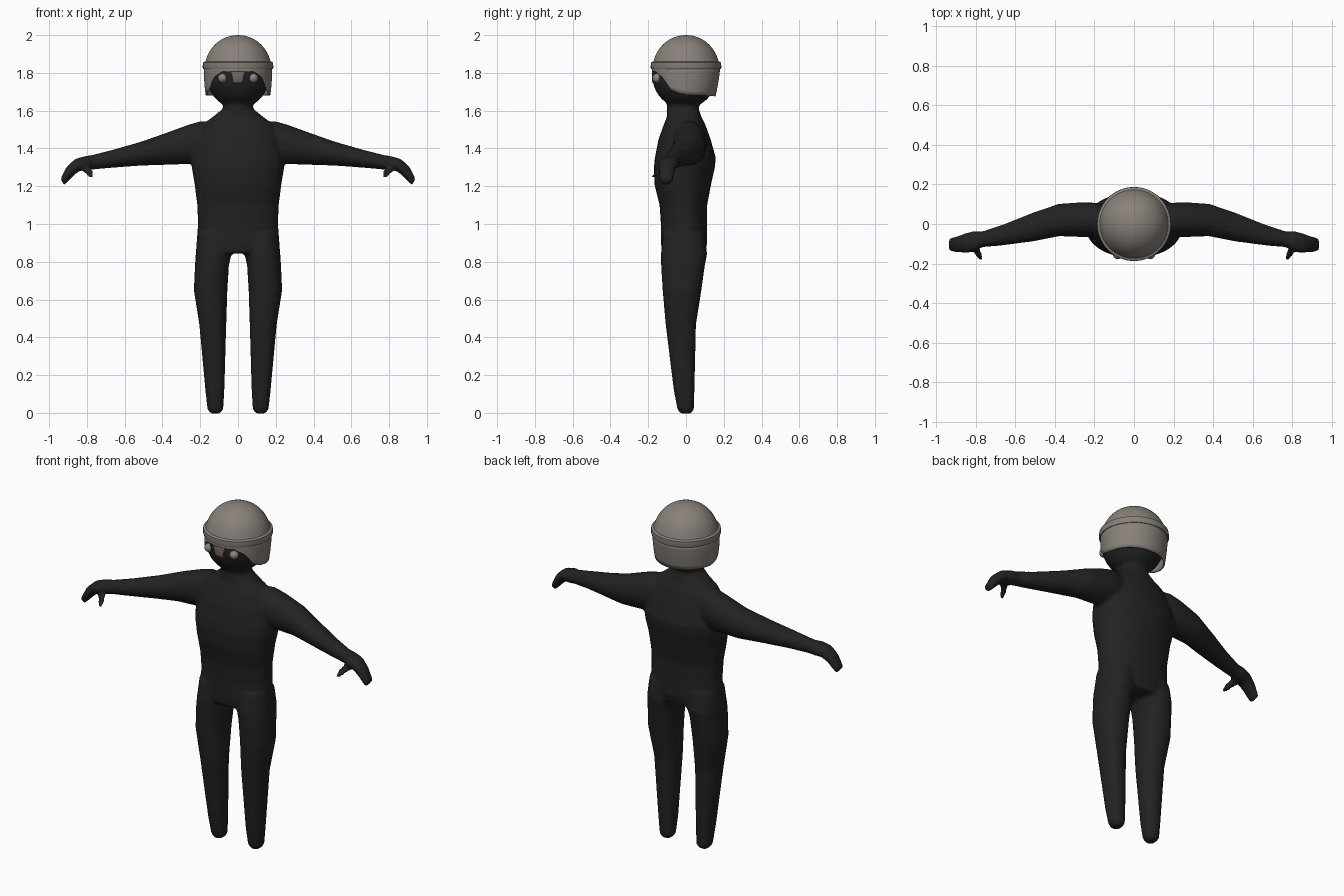
import bpy, bmesh, math
from mathutils import Vector

if "Cube" in bpy.data.objects:
    bpy.data.objects.remove(bpy.data.objects["Cube"])


def material(name, rgb):
    m = bpy.data.materials.new(name)
    m.diffuse_color = (*rgb, 1)
    m.use_nodes = True
    m.node_tree.nodes["Principled BSDF"].inputs["Base Color"].default_value = m.diffuse_color
    return m


BLACK = material("black cloth", (0.016, 0.016, 0.016))
TAUPE = material("taupe helmet", (0.25, 0.22, 0.195))
SKIN = material("dull skin", (0.17, 0.135, 0.125))
GREY = material("grey eye", (0.24, 0.23, 0.22))


def make_object(name, bm, mat):
    bmesh.ops.recalc_face_normals(bm, faces=bm.faces)
    me = bpy.data.meshes.new(name)
    bm.to_mesh(me)
    bm.free()
    me.materials.append(mat)
    ob = bpy.data.objects.new(name, me)
    bpy.context.collection.objects.link(ob)
    for p in me.polygons:
        p.use_smooth = True
    return ob


def loft(bm, sections, n=24, power=2.0):
    """Closed tube through sections given as (centre, axis a, axis b)."""
    rings = []
    for c, a, b in sections:
        ring = []
        for i in range(n):
            t = math.tau * i / n
            u, v = math.cos(t), math.sin(t)
            u = math.copysign(abs(u) ** (2 / power), u)
            v = math.copysign(abs(v) ** (2 / power), v)
            ring.append(bm.verts.new(Vector(c) + Vector(a) * u + Vector(b) * v))
        rings.append(ring)
    for r, s in zip(rings, rings[1:]):
        for i in range(n):
            bm.faces.new((r[i], r[(i + 1) % n], s[(i + 1) % n], s[i]))
    bm.faces.new(rings[0])
    bm.faces.new(rings[-1])


def flat_section(z, x0, x1, y0, y1):
    return (((x0 + x1) / 2, (y0 + y1) / 2, z),
            ((x1 - x0) / 2, 0, 0), (0, (y1 - y0) / 2, 0))


bm = bmesh.new()

# Neck and torso: height, half width, front, back
torso = [(1.66, .075, -.10, .07), (1.61, .08, -.10, .068), (1.57, .13, -.10, .08),
         (1.525, .19, -.118, .103), (1.45, .225, -.145, .13), (1.35, .245, -.165, .158),
         (1.30, .245, -.17, .153), (1.21, .23, -.167, .133), (1.10, .216, -.14, .112),
         (1.00, .212, -.133, .112), (.90, .22, -.133, .112), (.845, .2, -.125, .10)]
loft(bm, [flat_section(z, -w, w, f, b) for z, w, f, b in torso], 32, 2.15)

# Legs: height, inner x, outer x, front, back
leg = [(.95, .01, .215, -.12, .10), (.84, .035, .224, -.133, .112),
       (.78, .048, .228, -.132, .10), (.65, .056, .234, -.124, .082),
       (.467, .062, .205, -.108, .053), (.12, .072, .173, -.065, .045),
       (.02, .078, .162, -.046, .042), (-.003, .095, .145, -.03, .028)]

# Arms and hands: x, y, z, half depth, half thickness, tilt
arm = [(.10, 0, 1.44, .09, .10, 0), (.20, .02, 1.432, .088, .112, 0),
       (.265, .022, 1.421, .088, .104, 0), (.38, .02, 1.398, .082, .085, 0),
       (.51, -.015, 1.373, .073, .064, 0), (.66, -.055, 1.346, .053, .048, 0),
       (.77, -.078, 1.327, .04, .039, 0), (.805, -.088, 1.322, .054, .038, .1),
       (.85, -.096, 1.313, .05, .034, .35), (.888, -.102, 1.281, .042, .03, .7),
       (.93, -.105, 1.222, .034, .019, .6)]
thumb = [(.825, -.10, 1.315, .028), (.795, -.135, 1.285, .024),
         (.78, -.165, 1.262, .018), (.772, -.183, 1.246, .012)]

for s in (-1, 1):
    loft(bm, [flat_section(z, s * a, s * b, f, k) for z, a, b, f, k in leg], 24, 2.2)
    loft(bm, [((s * x, y, z), (0, ry, 0), (s * rz * math.sin(t), 0, rz * math.cos(t)))
              for x, y, z, ry, rz, t in arm])
    loft(bm, [((s * x, y, z), (s * r, 0, 0), (0, .5 * r, r)) for x, y, z, r in thumb], 12)

# Hooded head
HEAD = Vector((0, -.008, 1.78))
HEAD_R = Vector((.165, .17, .168))
head = bmesh.ops.create_uvsphere(bm, u_segments=32, v_segments=20, radius=1)["verts"]
for v in head:
    v.co = HEAD + v.co * HEAD_R

# One seamless skin over all the body parts
body = make_object("body", bm, BLACK)
remesh = body.modifiers.new("merge", 'REMESH')
remesh.mode = 'VOXEL'
remesh.voxel_size = .01
remesh.use_smooth_shade = True
smooth = body.modifiers.new("soften", 'SMOOTH')
smooth.factor = .5
smooth.iterations = 4


def sharp_shade(ob, degrees):
    bpy.ops.object.select_all(action='DESELECT')
    ob.select_set(True)
    bpy.context.view_layer.objects.active = ob
    bpy.ops.object.shade_smooth_by_angle(angle=math.radians(degrees))


def sweep(bm, columns):
    """Closed surface around z from columns of points."""
    cols = [[bm.verts.new(p) for p in c] for c in columns]
    for a, b in zip(cols, cols[1:] + cols[:1]):
        for i in range(len(a) - 1):
            bm.faces.new((a[i], b[i], b[i + 1], a[i + 1]))
    bmesh.ops.remove_doubles(bm, verts=bm.verts, dist=1e-5)


N = 64
angles = [math.tau * i / N for i in range(N)]

# Helmet dome with its raised rim
profile = [(.165, 1.82), (.184, 1.82), (.187, 1.828), (.186, 1.855), (.173, 1.861)]
profile += [(.175 * math.cos(t), 1.825 + .175 * math.sin(t))
            for t in (math.radians(16 + 74 * i / 12) for i in range(13))]
bm = bmesh.new()
sweep(bm, [[(r * math.sin(a), -r * math.cos(a), z) for r, z in profile] for a in angles])
sharp_shade(make_object("helmet_dome", bm, TAUPE), 35)

# Helmet skirt: lower edge by angle away from the front
edge = [(0, 1.808), (28, 1.806), (46, 1.775), (54, 1.745), (62, 1.71),
        (78, 1.69), (95, 1.682), (180, 1.675)]


def skirt_bottom(a):
    d = abs(math.degrees(math.atan2(math.sin(a), math.cos(a))))
    for (d0, z0), (d1, z1) in zip(edge, edge[1:]):
        if d <= d1:
            return z0 + (z1 - z0) * (d - d0) / (d1 - d0)
    return edge[-1][1]


def skirt_column(a):
    col = []
    for i in range(7):
        z = 1.828 + (skirt_bottom(a) - 1.828) * i / 6
        k = (1.828 - z) / .15
        r = .181 - .01 * k * k
        ry = r - (.014 * k if math.cos(a) < 0 else 0)
        col.append((r * math.sin(a), -ry * math.cos(a), z))
    return col


bm = bmesh.new()
sweep(bm, [skirt_column(a) for a in angles])
skirt = make_object("helmet_skirt", bm, TAUPE)
thick = skirt.modifiers.new("thickness", 'SOLIDIFY')
thick.thickness = .008
thick.offset = -1
sharp_shade(skirt, 40)

# Bare skin between the eyes, a thin patch on the face
bm = bmesh.new()
rows = []
for i in range(6):
    z = 1.745 + .075 * i / 5
    w = .026 + .02 * (i / 5) ** 2
    row = []
    for j in range(7):
        x = w * (j / 3 - 1)
        d = 1 - (x / HEAD_R.x) ** 2 - ((z - HEAD.z) / HEAD_R.z) ** 2
        row.append(bm.verts.new((x, HEAD.y - HEAD_R.y * math.sqrt(d) - .003, z)))
    rows.append(row)
for a, b in zip(rows, rows[1:]):
    for j in range(6):
        bm.faces.new((a[j], a[j + 1], b[j + 1], b[j]))
patch = make_object("face_patch", bm, SKIN)
patch.modifiers.new("thickness", 'SOLIDIFY').thickness = .004

# Eyes
for s, side in ((-1, "right"), (1, "left")):
    bm = bmesh.new()
    bmesh.ops.create_uvsphere(bm, u_segments=20, v_segments=12, radius=.025)
    make_object(side + "_eye", bm, GREY).location = (s * .082, -.153, 1.772)
